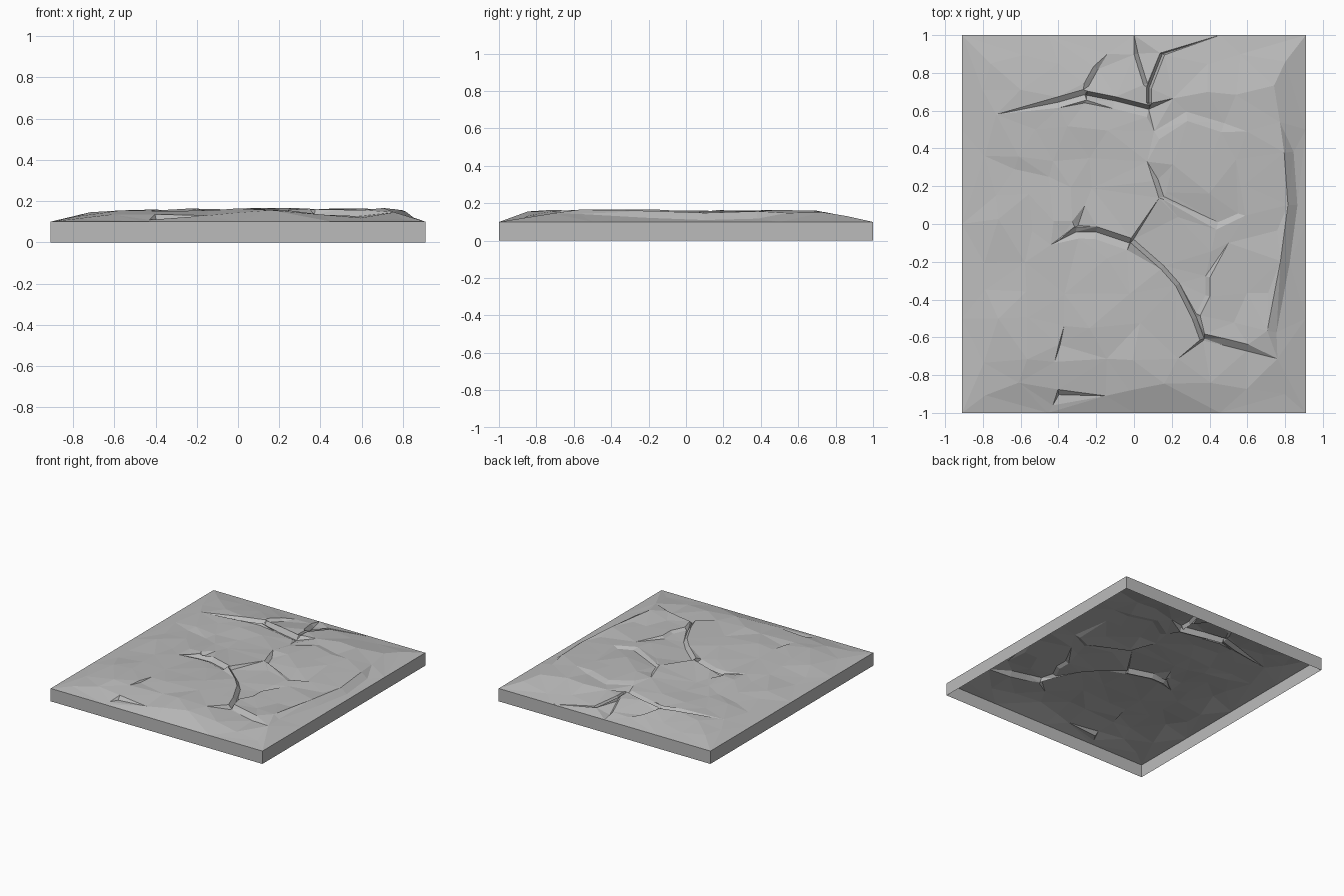
import bpy
import bmesh
import math
import random
from mathutils import Vector
from mathutils.geometry import delaunay_2d_cdt

cube = bpy.data.objects.get("Cube")
if cube:
    bpy.data.objects.remove(cube)

random.seed(4)
HALF_X, HALF_Y, RIM = 0.91, 1.0, 0.1

stone = bpy.data.materials.new("grey stone")
stone.use_nodes = True
stone.diffuse_color = (0.5, 0.5, 0.5, 1)
stone.node_tree.nodes["Principled BSDF"].inputs["Base Color"].default_value = stone.diffuse_color


def ramp(distance, width):
    return min(1, max(0, distance / width))


def bulge(x, y, cx, cy, radius):
    return math.exp(-((x - cx) ** 2 + (y - cy) ** 2) / radius ** 2)


def ground(x, y):
    """Gently domed stone that slopes down to the rim on every side."""
    side = min(ramp(x + HALF_X, 0.22), ramp(HALF_X - x, 0.16))
    end = min(ramp(y + HALF_Y, 0.13 + 0.2 * abs(x)), ramp(HALF_Y - y, 0.26))
    dome = 0.048 + 0.016 * bulge(x, y, -0.05, -0.5, 0.4) + 0.014 * bulge(x, y, 0.45, 0.4, 0.4)
    dome -= 0.015 * bulge(x, y, -0.45, 0.32, 0.25)
    return RIM + dome * min(side, end)


points, heights, edges = [], [], []


def add(x, y, z):
    points.append(Vector((x, y)))
    heights.append(z)
    return len(points) - 1


def feature(path, rails, taper_start=True, taper_end=True):
    """Run parallel rails (offset to the left, height change) along a path."""
    path = [Vector(p) for p in path]
    last = len(path) - 1
    normals = []
    for i in range(len(path)):
        d = (path[min(i + 1, last)] - path[max(i - 1, 0)]).normalized()
        normals.append(Vector((-d.y, d.x)))
    for offset, rise in rails:
        previous = None
        for i, p in enumerate(path):
            pinched = (i == 0 and taper_start) or (i == last and taper_end)
            q = p if pinched else p + normals[i] * offset
            change = 0 if pinched else rise
            index = add(q.x, q.y, ground(q.x, q.y) + change)
            if previous is not None:
                edges.append((previous, index))
            previous = index


# Rim corners and edge points
for i in range(5):
    t = i / 4 * 2 - 1
    for s in (-1, 1):
        add(t * HALF_X, s * HALF_Y, RIM)
        if abs(t) < 1:
            add(s * HALF_X, t * HALF_Y, RIM)

# Long crack at the back, with its branches
feature([(-0.73, 0.58), (-0.4, 0.645), (-0.26, 0.685)],
        [(0.028, 0.004), (0, -0.016), (-0.03, 0)], True, False)
feature([(-0.25, 0.69), (-0.1, 0.66), (0.08, 0.615)],
        [(0.014, 0.006), (-0.008, -0.03), (-0.05, -0.01)], False, False)
feature([(-0.24, 0.73), (-0.19, 0.82), (-0.14, 0.9)], [(0.028, 0.004), (0, -0.016)], False)
feature([(0.08, 0.64), (0.08, 0.72), (0.15, 0.9)],
        [(0.013, 0.003), (0, -0.025), (-0.013, 0.003)], False, False)
feature([(0.06, 0.74), (0.01, 0.9)], [(0.01, 0.003), (-0.012, -0.022)], False, False)

# Stepped fault across the middle
feature([(-0.44, -0.11), (-0.31, -0.03), (-0.2, -0.03), (-0.02, -0.09)],
        [(0.016, 0.006), (-0.012, -0.024), (-0.05, -0.008)], True, False)
feature([(-0.01, -0.09), (0.15, -0.23), (0.23, -0.32), (0.32, -0.5), (0.36, -0.61)],
        [(-0.012, 0.01), (0.012, -0.02)], False, False)
feature([(0.37, -0.6), (0.48, -0.625), (0.6, -0.655)],
        [(0.018, 0.008), (-0.018, -0.022)], False, False)
feature([(0.34, -0.48), (0.39, -0.38), (0.39, -0.28), (0.5, -0.1)],
        [(0.012, -0.012), (-0.012, 0.005)], False)
feature([(-0.39, -0.08), (-0.32, 0.01), (-0.26, 0.1)], [(0.008, 0.008), (-0.03, -0.015)])

# Sunken basin and raised bevel on the left half
feature([(0.07, 0.33), (0.11, 0.23), (0.14, 0.14)], [(-0.008, 0.006), (0.018, -0.014)], True, False)
feature([(0.16, 0.15), (0.44, -0.01), (0.57, 0.05), (0.54, 0.34)],
        [(-0.02, 0.003), (0.02, -0.011)], False)
feature([(0.12, 0.47), (0.28, 0.57), (0.47, 0.51)], [(0.025, -0.01), (-0.025, 0.002)], False, False)

# Broken shoulder near the right-hand edge of the top face
feature([(0.73, -0.57), (0.8, -0.2), (0.84, 0.1), (0.82, 0.38)],
        [(0.025, 0.018), (-0.025, -0.004)], False, False)

# Small chips and hairline cracks
feature([(-0.42, -0.73), (-0.395, -0.64), (-0.37, -0.54)], [(0.004, 0.005), (-0.004, -0.008)])
feature([(-0.43, -0.96), (-0.4, -0.89), (-0.15, -0.91)], [(0.014, 0.006), (-0.014, -0.014)])
feature([(-0.79, 0.36), (-0.63, 0.3), (-0.45, 0.25)], [(0.06, 0.004), (-0.01, -0.008)])

# Uneven facets between the cracks
for i in range(-4, 5):
    for j in range(-5, 6):
        p = Vector((i * 0.19, j * 0.175))
        p += Vector((random.uniform(-0.05, 0.05), random.uniform(-0.04, 0.04)))
        if abs(p.x) < 0.86 and abs(p.y) < 0.93 and all((p - q).length > 0.085 for q in points):
            add(p.x, p.y, ground(p.x, p.y) + random.uniform(-0.006, 0.006))

verts, _, faces, origins, _, _ = delaunay_2d_cdt(points, edges, [], 0, 0.0005)


def make_object(name, bm):
    mesh = bpy.data.meshes.new(name)
    bm.to_mesh(mesh)
    bm.free()
    mesh.materials.append(stone)
    obj = bpy.data.objects.new(name, mesh)
    bpy.context.collection.objects.link(obj)


# Cracked top surface
bm = bmesh.new()
top = []
for v, source in zip(verts, origins):
    z = heights[source[0]] if source else ground(v.x, v.y) - 0.005
    top.append(bm.verts.new((v.x, v.y, z)))
for f in faces:
    bm.faces.new([top[i] for i in f])
bmesh.ops.recalc_face_normals(bm, faces=bm.faces)
if sum(f.normal.z for f in bm.faces) < 0:
    bmesh.ops.reverse_faces(bm, faces=bm.faces)
make_object("cracked_stone_top", bm)

# Upright sides, open underneath
bm = bmesh.new()
bmesh.ops.create_cube(bm, size=1)
for v in bm.verts:
    v.co = (v.co.x * HALF_X * 2, v.co.y * HALF_Y * 2, (v.co.z + 0.5) * RIM)
caps = [f for f in bm.faces if abs(f.normal.z) > 0.5]
bmesh.ops.delete(bm, geom=caps, context='FACES_ONLY')
make_object("slab_sides", bm)
